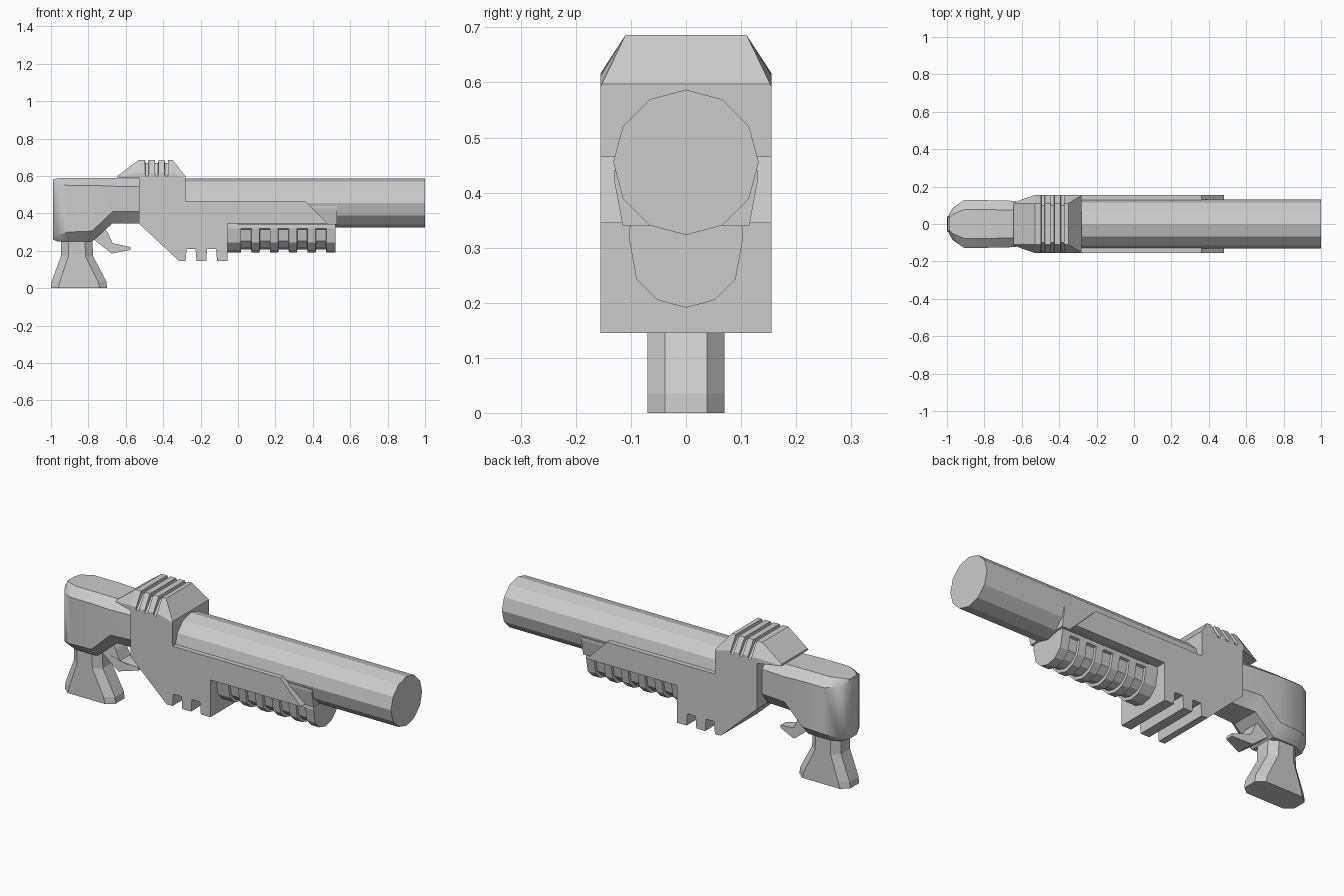
import bpy, bmesh, math

if "Cube" in bpy.data.objects:
    bpy.data.objects.remove(bpy.data.objects["Cube"])


def loft(name, rings, smooth=False):
    """Skin a list of equal-length point rings and cap both ends."""
    bm = bmesh.new()
    vs = [[bm.verts.new(p) for p in r] for r in rings]
    n = len(rings[0])
    for a, b in zip(vs, vs[1:]):
        for i in range(n):
            j = (i + 1) % n
            bm.faces.new((a[i], a[j], b[j], b[i]))
    bm.faces.new(vs[0][::-1])
    bm.faces.new(vs[-1])
    bmesh.ops.recalc_face_normals(bm, faces=bm.faces)
    me = bpy.data.meshes.new(name)
    bm.to_mesh(me)
    bm.free()
    ob = bpy.data.objects.new(name, me)
    bpy.context.collection.objects.link(ob)
    if smooth:
        bpy.ops.object.select_all(action='DESELECT')
        ob.select_set(True)
        bpy.context.view_layer.objects.active = ob
        bpy.ops.object.shade_smooth_by_angle(angle=math.radians(35))
    return ob


def extrude_y(name, pts, widths):
    """Side profile (x, z) extruded symmetrically, one half width per point."""
    return loft(name, [[(x, s * w, z) for (x, z), w in zip(pts, widths)]
                       for s in (-1, 1)])


def mirror_ring(x, half):
    """Closed ring at x from a half section (y, z)."""
    return ([(x, y, z) for y, z in half] +
            [(x, -y, z) for y, z in reversed(half) if y > 0])


# Barrel: 12-sided
loft("barrel", [[(x, 0.132 * math.sin(i * math.pi / 6),
                  0.455 + 0.132 * math.cos(i * math.pi / 6)) for i in range(12)]
                for x in (-0.4, 1.0)])

# Receiver with three teeth underneath and the long forward side plates
body = [(-0.53, 0.59), (-0.53, 0.345), (-0.315, 0.145)]
for x0 in (-0.28, -0.17):
    body += [(x0, 0.145), (x0 + 0.005, 0.21), (x0 + 0.053, 0.21), (x0 + 0.058, 0.145)]
body += [(-0.055, 0.145), (-0.055, 0.345), (0.48, 0.345), (0.36, 0.466),
         (-0.28, 0.466), (-0.28, 0.59)]
extrude_y("receiver", body, [0.155] * len(body))


# Hood: chamfered top with three narrow grooves
def hood_ring(x, hw, zc, ht, zt):
    return mirror_ring(x, [(hw, 0.59), (hw, zc), (ht, zt)])


hood = [hood_ring(-0.645, 0.115, 0.593, 0.11, 0.60),
        hood_ring(-0.53, 0.155, 0.617, 0.11, 0.686)]
for x in (-0.497, -0.445, -0.393):
    for dx, groove in ((0, 0), (0.002, 1), (0.018, 1), (0.02, 0)):
        hood.append(hood_ring(x + dx, 0.155, 0.60 if groove else 0.615,
                              0.10 if groove else 0.11, 0.67 if groove else 0.686))
hood += [hood_ring(-0.35, 0.155, 0.612, 0.11, 0.686),
         hood_ring(-0.28, 0.155, 0.592, 0.153, 0.597)]
loft("receiver_hood", hood)


# Stock: chamfered box section that narrows to a neck
def stock_ring(x, w, zb, zt, cy, cb, ct):
    return mirror_ring(x, [(w - cy, zb), (w, zb + cb), (w, zt - ct), (w - cy, zt)])


loft("stock", [
    stock_ring(-0.99, 0.05, 0.26, 0.58, 0.02, 0.02, 0.02),
    stock_ring(-0.97, 0.085, 0.25, 0.587, 0.035, 0.03, 0.03),
    stock_ring(-0.91, 0.127, 0.25, 0.59, 0.05, 0.05, 0.04),
    stock_ring(-0.78, 0.127, 0.25, 0.59, 0.05, 0.055, 0.04),
    stock_ring(-0.67, 0.125, 0.347, 0.588, 0.05, 0.063, 0.043),
    stock_ring(-0.50, 0.11, 0.347, 0.585, 0.045, 0.063, 0.043)], smooth=True)

# Grip: flared octagonal section
grip = []
for z, xa, xb, c in ((0, -1.0, -0.70, 0.04), (0.035, -0.997, -0.703, 0.045),
                     (0.17, -0.947, -0.775, 0.04), (0.30, -0.945, -0.78, 0.04)):
    half = [(xa, 0.038), (xa + c, 0.07), (xb - c, 0.07), (xb, 0.038)]
    grip.append([(x, y, z) for x, y in half] + [(x, -y, z) for x, y in half[::-1]])
loft("grip", grip)

# Trigger: hook tapering to its tip
extrude_y("trigger",
          [(-0.79, 0.275), (-0.675, 0.185), (-0.575, 0.205), (-0.575, 0.22),
           (-0.67, 0.24), (-0.695, 0.295), (-0.72, 0.33)],
          [0.05, 0.05, 0.02, 0.02, 0.045, 0.045, 0.045])

# Sleeve between barrel and fore grip
loft("barrel_sleeve", [mirror_ring(x, [(0.115, 0.34), (0.131, 0.425), (0.131, 0.44)])
                       for x in (0.0, 0.53)])


# Fore grip: rounded section with five grooves
def pump_ring(x, groove):
    if groove:
        half = [(0, 0.207), (0.046, 0.22), (0.079, 0.252), (0.09, 0.314),
                (0.104, 0.318), (0.10, 0.36)]
    else:
        half = [(0, 0.191), (0.052, 0.205), (0.09, 0.243), (0.103, 0.314),
                (0.104, 0.318), (0.10, 0.36)]
    return mirror_ring(x, half)


pump = [pump_ring(-0.06, 0)]
for k in range(5):
    x = 0.015 + 0.1 * k
    pump += [pump_ring(x, 0), pump_ring(x + 0.002, 1),
             pump_ring(x + 0.055, 1), pump_ring(x + 0.057, 0)]
pump.append(pump_ring(0.52, 0))
loft("fore_grip", pump)
